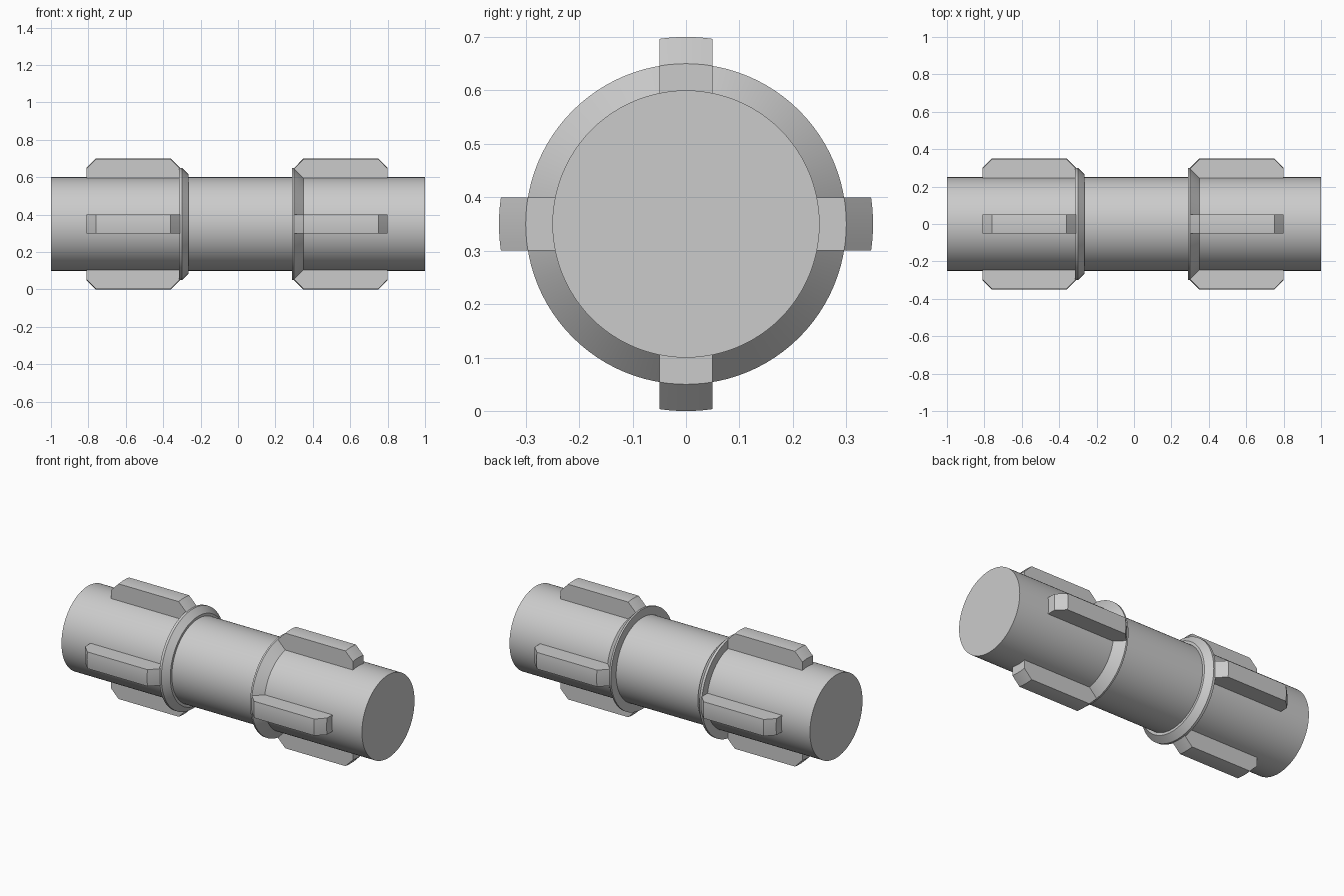
import bpy, bmesh, math
from mathutils import Matrix

cube = bpy.data.objects.get("Cube")
if cube:
    bpy.data.objects.remove(cube, do_unlink=True)

AXIS_Z = 0.35      # height of the shaft axis
SHAFT_R = 0.25
RIM_R = 0.30
FIN_R = 0.35
HALF_WIDTH = 0.05
SEGMENTS = 96

grey = bpy.data.materials.new("plain_grey")
grey.use_nodes = True
colour = (0.6, 0.6, 0.6, 1)
grey.diffuse_color = colour
grey.node_tree.nodes["Principled BSDF"].inputs["Base Color"].default_value = colour


def finish(bm, name):
    """Lift the part onto the axis and shade it smooth with sharp edges."""
    bmesh.ops.remove_doubles(bm, verts=bm.verts, dist=1e-5)
    bmesh.ops.recalc_face_normals(bm, faces=bm.faces)
    mesh = bpy.data.meshes.new(name)
    bm.to_mesh(mesh)
    bm.free()
    mesh.materials.append(grey)
    obj = bpy.data.objects.new(name, mesh)
    obj.location.z = AXIS_Z
    bpy.context.collection.objects.link(obj)
    bpy.ops.object.select_all(action="DESELECT")
    obj.select_set(True)
    bpy.context.view_layer.objects.active = obj
    bpy.ops.object.shade_smooth_by_angle(angle=math.radians(25))


def lathe(name, profile):
    """Revolve (x, radius) points around the x axis."""
    bm = bmesh.new()
    verts = [bm.verts.new((x, 0, r)) for x, r in profile]
    edges = [bm.edges.new(pair) for pair in zip(verts, verts[1:])]
    bmesh.ops.spin(bm, geom=verts + edges, cent=(0, 0, 0), axis=(1, 0, 0),
                   angle=math.tau, steps=SEGMENTS)
    finish(bm, name)


def fin(name, start, end, angle):
    """Chamfered key with a gently rounded crown, turned about the axis."""
    chamfer = FIN_R - RIM_R
    crown = [(start, RIM_R), (start + chamfer, FIN_R),
             (end - chamfer, FIN_R), (end, RIM_R)]
    steps = 6
    bm = bmesh.new()
    slices = []
    for i in range(steps + 1):
        y = HALF_WIDTH * (2 * i / steps - 1)
        root = SHAFT_R - 0.02
        points = [(start, root)]
        points += [(x, math.sqrt(r * r - y * y)) for x, r in crown]
        points += [(end, root)]
        slices.append([bm.verts.new((x, y, z)) for x, z in points])
    for a, b in zip(slices, slices[1:]):
        for k in range(len(a)):
            n = (k + 1) % len(a)
            bm.faces.new((a[k], a[n], b[n], b[k]))
    bm.faces.new(slices[0])
    bm.faces.new(slices[-1])
    bm.transform(Matrix.Rotation(angle, 4, "X"))
    finish(bm, name)


# Solid shaft
bm = bmesh.new()
bmesh.ops.create_cone(bm, cap_ends=True, segments=SEGMENTS, radius1=SHAFT_R,
                      radius2=SHAFT_R, depth=2,
                      matrix=Matrix.Rotation(math.pi / 2, 4, "Y"))
finish(bm, "shaft")

# Collars: flat on the right side, sloped on the left side
lathe("right_collar", [(-0.315, SHAFT_R), (-0.315, RIM_R), (-0.30, RIM_R),
                       (-0.265, 0.265), (-0.265, SHAFT_R)])
lathe("left_collar", [(0.29, SHAFT_R), (0.29, RIM_R), (0.30, RIM_R),
                      (0.35, SHAFT_R)])

# Four fins around each end of the shaft
for side, start, end in (("right", -0.81, -0.31), ("left", 0.30, 0.80)):
    for n, place in enumerate(("top", "front", "bottom", "back")):
        fin(f"{side}_{place}_fin", start, end, n * math.pi / 2)
